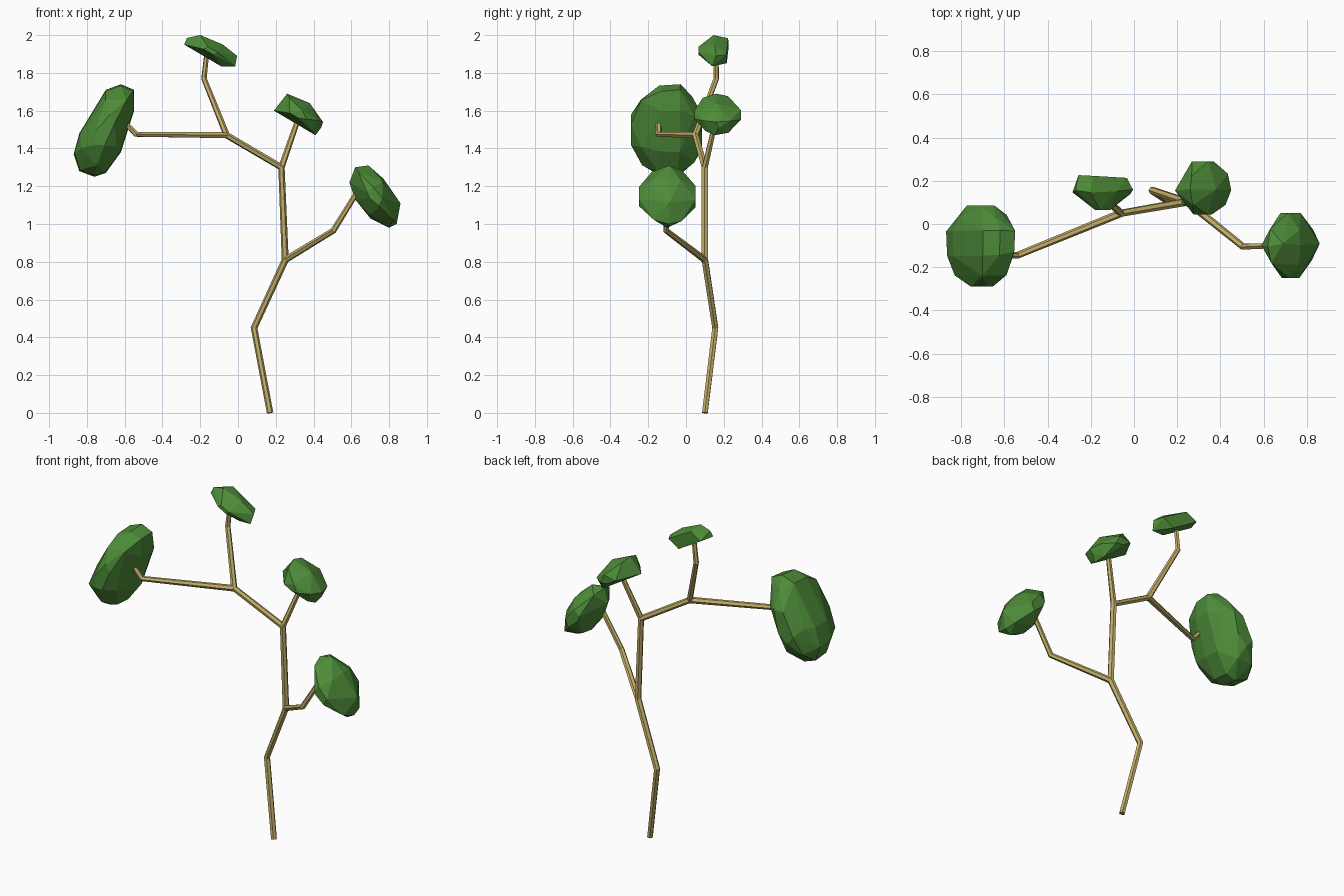
import bpy
import bmesh
import random
from mathutils import Vector

random.seed(4)
cube = bpy.data.objects.get("Cube")
if cube:
    bpy.data.objects.remove(cube, do_unlink=True)


def make_material(name, color):
    mat = bpy.data.materials.new(name)
    mat.use_nodes = True
    mat.diffuse_color = color
    bsdf = mat.node_tree.nodes["Principled BSDF"]
    bsdf.inputs["Base Color"].default_value = color
    bsdf.inputs["Roughness"].default_value = 0.9
    return mat


BARK = make_material("pale bark", (0.55, 0.43, 0.14, 1))
LEAF = make_material("leaf green", (0.075, 0.26, 0.04, 1))


def limb(name, points, radii):
    """Six-sided tapering limb along a polyline."""
    curve = bpy.data.curves.new(name, "CURVE")
    curve.dimensions = "3D"
    curve.bevel_depth = 1.0
    curve.bevel_resolution = 1
    curve.use_fill_caps = True
    spline = curve.splines.new("POLY")
    spline.points.add(len(points) - 1)
    spline.use_smooth = False
    for p, co, r in zip(spline.points, points, radii):
        p.co = (*co, 1)
        p.radius = r
    curve.materials.append(BARK)
    obj = bpy.data.objects.new(name, curve)
    bpy.context.collection.objects.link(obj)
    bpy.ops.object.select_all(action="DESELECT")
    obj.select_set(True)
    bpy.context.view_layer.objects.active = obj
    bpy.ops.object.convert(target="MESH")


def leaf_clump(name, outline, layers):
    """Faceted hull: an x-z outline scaled at several depths along y."""
    xs, zs = zip(*outline)
    cx, cz = (min(xs) + max(xs)) / 2, (min(zs) + max(zs)) / 2
    bm = bmesh.new()
    for i, (y, s) in enumerate(layers):
        ring = outline if s > 0.9 else outline[i % 2::2]
        for x, z in ring:
            jitter = random.uniform(-0.012, 0.012) if s > 0.4 else 0
            bm.verts.new(Vector((cx + (x - cx) * s, y + jitter, cz + (z - cz) * s)))
    hull = bmesh.ops.convex_hull(bm, input=bm.verts[:])
    loose = {g for g in hull["geom_interior"] + hull["geom_unused"]
             if isinstance(g, bmesh.types.BMVert)}
    bmesh.ops.delete(bm, geom=list(loose), context="VERTS")
    bmesh.ops.recalc_face_normals(bm, faces=bm.faces[:])
    mesh = bpy.data.meshes.new(name)
    bm.to_mesh(mesh)
    bm.free()
    mesh.materials.append(LEAF)
    bpy.context.collection.objects.link(bpy.data.objects.new(name, mesh))


# Forks shared by the trunk and its branches
low_fork = (0.25, 0.10, 0.81)
mid_fork = (0.23, 0.10, 1.30)
top_fork = (-0.06, 0.05, 1.47)

# Trunk and branches
limb("trunk", [(0.17, 0.10, 0), (0.085, 0.155, 0.45), low_fork, mid_fork, top_fork],
     [0.017, 0.018, 0.019, 0.019, 0.017])
limb("left_branch", [low_fork, (0.505, -0.105, 0.965), (0.65, -0.10, 1.20)],
     [0.018, 0.016, 0.014])
limb("middle_branch", [mid_fork, (0.32, 0.16, 1.56)], [0.017, 0.014])
limb("right_branch", [top_fork, (-0.54, -0.145, 1.475), (-0.60, -0.145, 1.54)],
     [0.018, 0.016, 0.014])
limb("top_branch", [top_fork, (-0.18, 0.16, 1.77), (-0.165, 0.16, 1.91)],
     [0.017, 0.015, 0.013])

# Leaf clumps at the branch tips
leaf_clump("right_leaves",
           [(-0.62, 1.74), (-0.55, 1.71), (-0.55, 1.60), (-0.62, 1.38), (-0.70, 1.27),
            (-0.76, 1.25), (-0.84, 1.28), (-0.87, 1.37), (-0.84, 1.48), (-0.70, 1.71)],
           [(-0.29, 0.35), (-0.23, 0.75), (-0.14, 0.97), (-0.04, 1), (0.04, 0.75), (0.085, 0.4)])
leaf_clump("left_leaves",
           [(0.59, 1.22), (0.62, 1.30), (0.69, 1.31), (0.77, 1.24), (0.86, 1.11),
            (0.84, 1.00), (0.80, 0.98), (0.70, 1.03), (0.62, 1.13)],
           [(-0.25, 0.3), (-0.18, 0.85), (-0.10, 1), (-0.02, 0.9), (0.05, 0.35)])
leaf_clump("middle_leaves",
           [(0.19, 1.60), (0.26, 1.69), (0.38, 1.64), (0.45, 1.54), (0.44, 1.51),
            (0.41, 1.47), (0.33, 1.52)],
           [(0.045, 0.35), (0.10, 0.8), (0.16, 1), (0.23, 0.88), (0.29, 0.4)])
leaf_clump("top_leaves",
           [(-0.285, 1.95), (-0.27, 1.985), (-0.20, 2.0), (-0.08, 1.95), (-0.005, 1.89),
            (-0.015, 1.835), (-0.09, 1.835), (-0.18, 1.89)],
           [(0.065, 0.25), (0.15, 1), (0.22, 0.8)])
